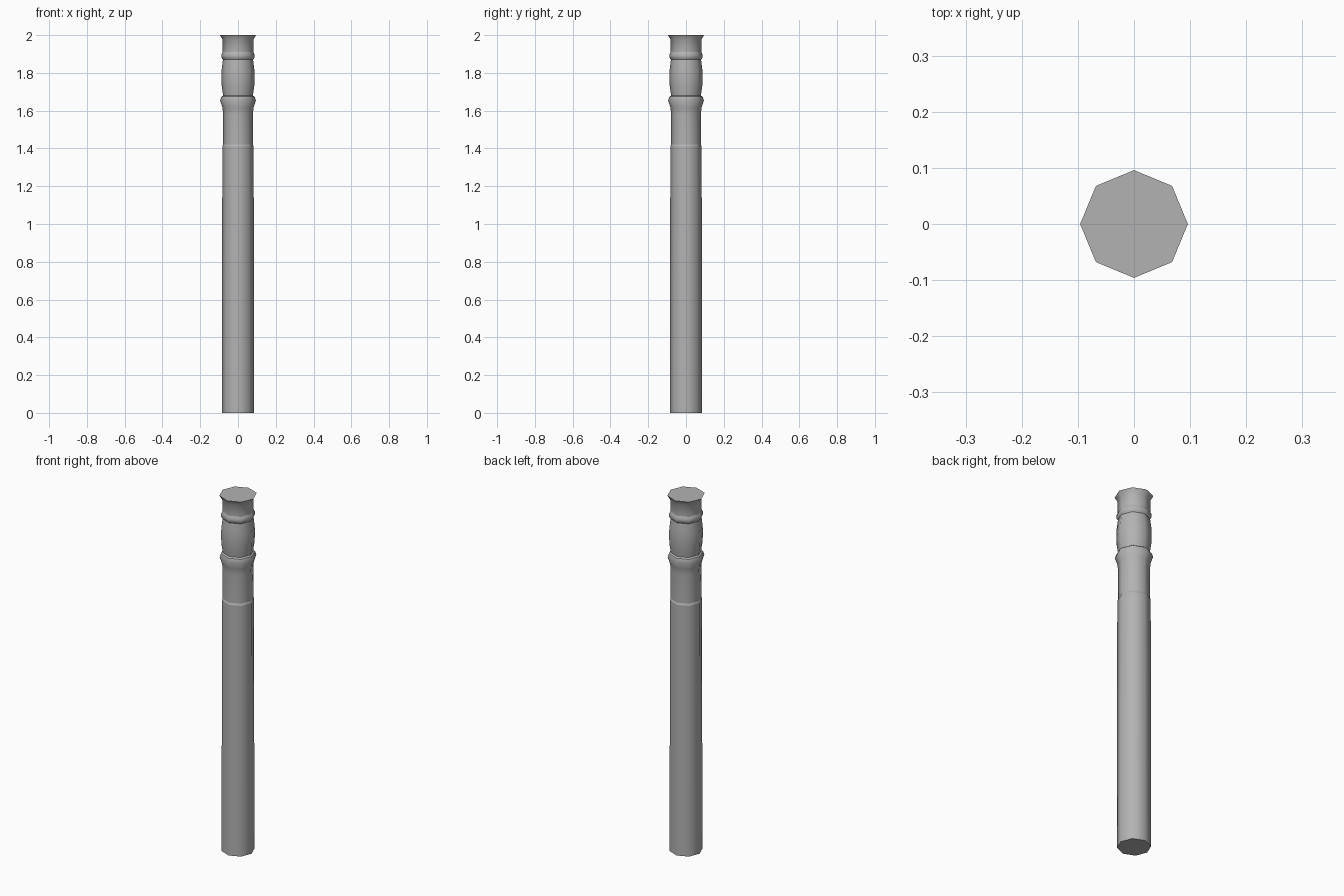
import bpy, bmesh, math

if "Cube" in bpy.data.objects:
    bpy.data.objects.remove(bpy.data.objects["Cube"])

SIDES = 8
# Column outline as (radius, height, crisp ring edge), bottom to top
PROFILE = [
    (0.085, 0.0, True), (0.083, 1.41, True), (0.079, 1.42, True),   # shaft
    (0.079, 1.58, False), (0.082, 1.615, False),                    # neck
    (0.095, 1.653, False), (0.088, 1.674, True), (0.079, 1.68, True),  # collar
    (0.086, 1.73, False), (0.088, 1.78, False),                     # bulb
    (0.086, 1.82, False), (0.080, 1.87, True),
    (0.087, 1.88, False), (0.088, 1.895, False), (0.081, 1.91, True),  # thin ring
    (0.081, 1.975, False), (0.096, 2.0, True),                      # flared cap
]


def lathe(name, profile, sides):
    bm = bmesh.new()
    rings = []
    for r, z, crisp in profile:
        rings.append([bm.verts.new((r * math.cos(2 * math.pi * i / sides),
                                    r * math.sin(2 * math.pi * i / sides), z))
                      for i in range(sides)])
    for a, b in zip(rings, rings[1:]):
        for i in range(sides):
            j = (i + 1) % sides
            bm.faces.new((a[i], a[j], b[j], b[i]))
    bm.faces.new(rings[0][::-1])
    bm.faces.new(rings[-1])
    for face in bm.faces:
        face.smooth = True
    # Crisp creases run around the post, its sides stay smooth
    for ring, (r, z, crisp) in zip(rings, profile):
        if crisp:
            for i in range(sides):
                bm.edges.get((ring[i], ring[(i + 1) % sides])).smooth = False
    mesh = bpy.data.meshes.new(name)
    bm.to_mesh(mesh)
    bm.free()
    obj = bpy.data.objects.new(name, mesh)
    bpy.context.collection.objects.link(obj)
    return obj


# Turned octagonal post
post = lathe("turned_post", PROFILE, SIDES)
grey = bpy.data.materials.new("dark_grey")
grey.diffuse_color = (0.45, 0.45, 0.45, 1.0)
grey.use_nodes = True
grey.node_tree.nodes["Principled BSDF"].inputs["Base Color"].default_value = grey.diffuse_color
post.data.materials.append(grey)
